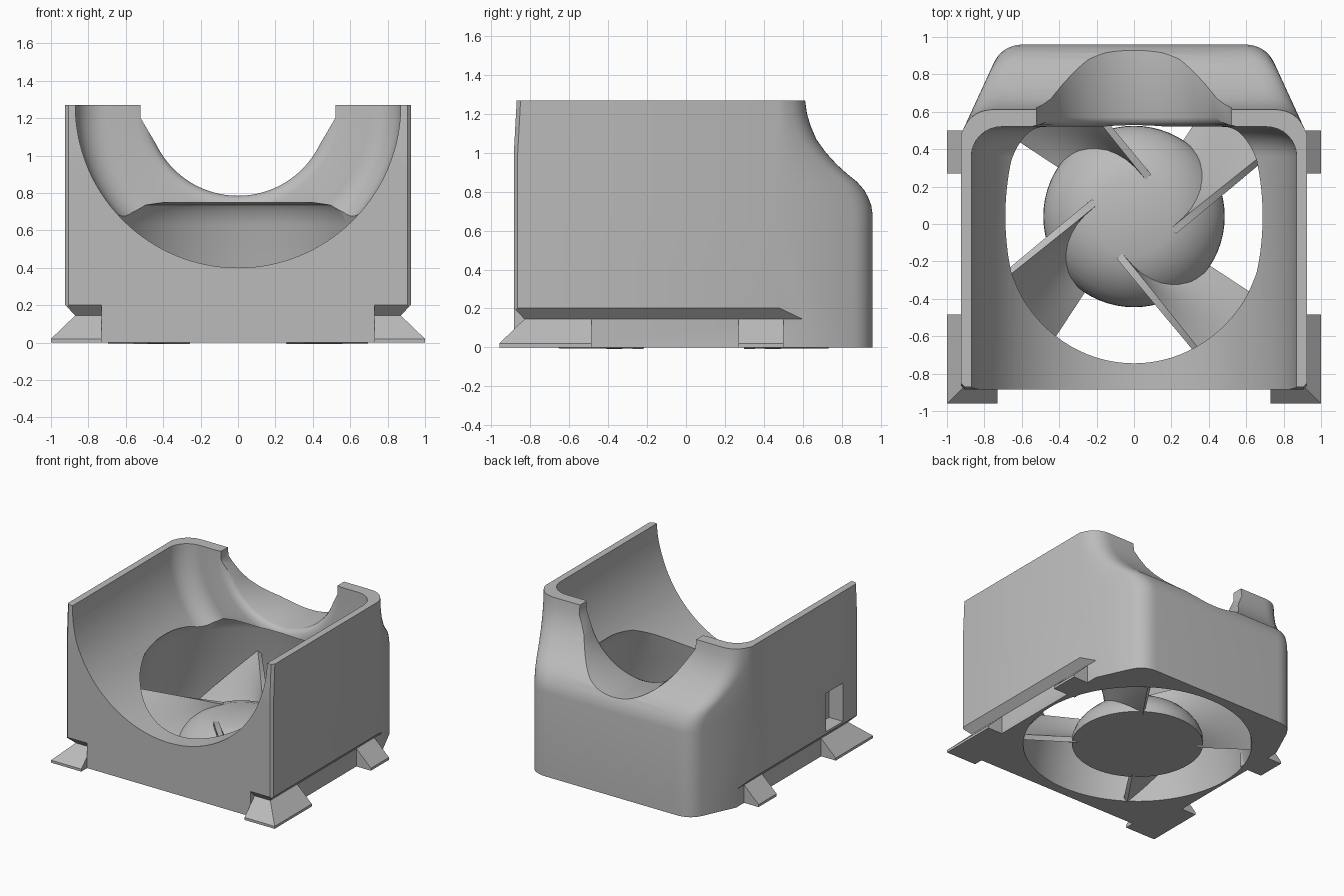
import bpy, bmesh, math
from mathutils import Vector, Matrix

cube = bpy.data.objects.get("Cube")
if cube:
    bpy.data.objects.remove(cube, do_unlink=True)

grey = bpy.data.materials.new("plain_grey")
grey.use_nodes = True
colour = (0.5, 0.5, 0.5, 1)
grey.diffuse_color = colour
grey.node_tree.nodes["Principled BSDF"].inputs["Base Color"].default_value = colour

FAN_Y = 0.04


def finish(name, bm):
    bmesh.ops.recalc_face_normals(bm, faces=bm.faces)
    mesh = bpy.data.meshes.new(name)
    bm.to_mesh(mesh)
    bm.free()
    mesh.materials.append(grey)
    ob = bpy.data.objects.new(name, mesh)
    bpy.context.collection.objects.link(ob)
    return ob


def activate(ob):
    bpy.ops.object.select_all(action='DESELECT')
    ob.select_set(True)
    bpy.context.view_layer.objects.active = ob


def smooth(ob, angle=32):
    activate(ob)
    bpy.ops.object.shade_smooth_by_angle(angle=math.radians(angle))


def loft(name, rings):
    """Closed solid through rings of equal point count."""
    bm = bmesh.new()
    loops = [[bm.verts.new(p) for p in ring] for ring in rings]
    n = len(loops[0])
    for a, b in zip(loops, loops[1:]):
        for i in range(n):
            j = (i + 1) % n
            bm.faces.new((a[i], a[j], b[j], b[i]))
    bm.faces.new(loops[0])
    bm.faces.new(loops[-1])
    return finish(name, bm)


def lathe(name, profile, matrix, steps=96):
    """Stack of circles (radius, height), placed by a matrix."""
    rings = []
    for r, h in profile:
        rings.append([matrix @ Vector((r * math.cos(t), r * math.sin(t), h))
                      for t in (2 * math.pi * i / steps for i in range(steps))])
    return loft(name, rings)


def cut(body, cutter):
    mod = body.modifiers.new("cut", 'BOOLEAN')
    mod.operation = 'DIFFERENCE'
    mod.solver = 'EXACT'
    mod.object = cutter
    activate(body)
    bpy.ops.object.modifier_apply(modifier=mod.name)
    bpy.data.objects.remove(cutter, do_unlink=True)


def block(name, x0, x1, y0, y1, z0, z1):
    return loft(name, [[(x0, y0, z), (x1, y0, z), (x1, y1, z), (x0, y1, z)] for z in (z0, z1)])


# Housing outline at one height: tapered back with rounded corners
def outline(z, back):
    front = -0.885 + 0.055 * max(0, z - 1.0)
    side = Vector((0.925, 0.48))
    corner = Vector((0.925 - 0.46 * (back - 0.48), back))
    start = corner + (side - corner).normalized() * 0.11
    end = corner - Vector((0.12, 0))
    half = [Vector((0.905, front)), Vector((0.925, front + 0.02)), side]
    for i in range(9):
        t = i / 8
        half.append(start * (1 - t) ** 2 + corner * 2 * t * (1 - t) + end * t * t)
    points = half + [Vector((-p.x, p.y)) for p in reversed(half)]
    return [(p.x, p.y, z) for p in points]


back_profile = [(0, 0.96), (0.68, 0.96), (0.73, 0.952), (0.77, 0.937), (0.81, 0.915),
                (0.85, 0.88), (0.89, 0.83), (0.94, 0.775), (1.0, 0.72), (1.07, 0.67),
                (1.14, 0.64), (1.2, 0.622), (1.27, 0.612)]
housing = loft("housing", [outline(z, y) for z, y in back_profile])

# Round cradle through the front, with a smaller notch in the back wall
cradle = [(0.87, -1.1), (0.87, 0.36)]
for i in range(1, 9):
    a = math.pi / 2 * i / 8
    cradle.append((0.71 + 0.16 * math.cos(a), 0.36 + 0.16 * math.sin(a)))
cradle += [(0.55, 0.52), (0.515, 0.53), (0.495, 0.545), (0.485, 0.57), (0.485, 1.1)]
along_y = Matrix.Translation((0, 0, 1.27)) @ Matrix.Rotation(-math.pi / 2, 4, 'X')
cut(housing, lathe("cradle_cutter", cradle, along_y, 128))

# Flared top of the notch
flare = [(-0.42, 1.03), (0.42, 1.03), (0.52, 1.2), (0.52, 1.4), (-0.52, 1.4), (-0.52, 1.2)]
cut(housing, loft("notch_cutter", [[(x, y, z) for x, z in flare] for y in (0.45, 1.1)]))

# Tapered fan duct
duct = [(0.85, -0.1), (0.846, 0), (0.835, 0.15), (0.785, 0.4), (0.74, 0.63),
        (0.72, 0.70), (0.69, 0.735), (0.62, 0.75)]
at_fan = Matrix.Translation((0, FAN_Y, 0))
cut(housing, lathe("duct_cutter", duct, at_fan))

# Undercuts along both sides and round the front corners
step = [(0.3, -0.1), (0, -0.1), (0, 0.145), (0.06, 0.207), (0.3, 0.207)]
for s in (-1, 1):
    cut(housing, loft("side_cutter", [[(s * (0.87 + d), y, z) for d, z in step]
                                      for y in (-1.2, 0.61)]))
    cut(housing, loft("front_cutter", [[(s * x, -0.83 - d, z) for d, z in step]
                                       for x in (0.73, 1.2)]))

# Cable pocket in the right side
cut(housing, block("pocket_cutter", -1.1, -0.80, -0.685, -0.47, 0.22, 0.53))
smooth(housing)

# Wedge feet
for s, side in ((1, "left"), (-1, "right")):
    for end, x0, y0, y0_top, y1 in (("front", 0.73, -0.96, -0.83, -0.485),
                                    ("rear", 0.80, 0.27, 0.27, 0.5)):
        rings = []
        for z, x1, y in ((0, 1.0, y0), (0.02, 1.0, y0), (0.145, 0.87, y0_top)):
            rings.append([(s * x0, y, z), (s * x1, y, z), (s * x1, y1, z), (s * x0, y1, z)])
        loft(f"{end}_{side}_foot", rings)

# Fan hub
hub = [(0.485, 0), (0.483, 0.05), (0.465, 0.1), (0.43, 0.15), (0.38, 0.2),
       (0.31, 0.245), (0.21, 0.28)]
smooth(lathe("fan_hub", hub, at_fan, 64))


# Twisted fan blades, from a straight upper edge to a radial lower edge
def polar(r, degrees, z):
    a = math.radians(degrees)
    return Vector((r * math.cos(a), FAN_Y + r * math.sin(a), z))


def mix(a, b, t):
    return a + (b - a) * t


N = 10
for k in range(4):
    bm = bmesh.new()
    grid = []
    for j in range(N + 1):
        v = j / N
        inner = polar(mix(0.225, 0.45, v), 90 * k + mix(-20, 56, v), mix(0.28, 0.01, v))
        outer = polar(mix(0.785, 0.845, v), 90 * k + mix(25, 56, v), mix(0.42, 0.01, v))
        grid.append([bm.verts.new(inner.lerp(outer, i / N)) for i in range(N + 1)])
    for j in range(N):
        for i in range(N):
            bm.faces.new((grid[j][i], grid[j][i + 1], grid[j + 1][i + 1], grid[j + 1][i]))
    blade = finish(f"fan_blade_{k + 1}", bm)
    solid = blade.modifiers.new("thickness", 'SOLIDIFY')
    solid.thickness = 0.04
    solid.offset = 0
    activate(blade)
    bpy.ops.object.modifier_apply(modifier=solid.name)
    smooth(blade)
